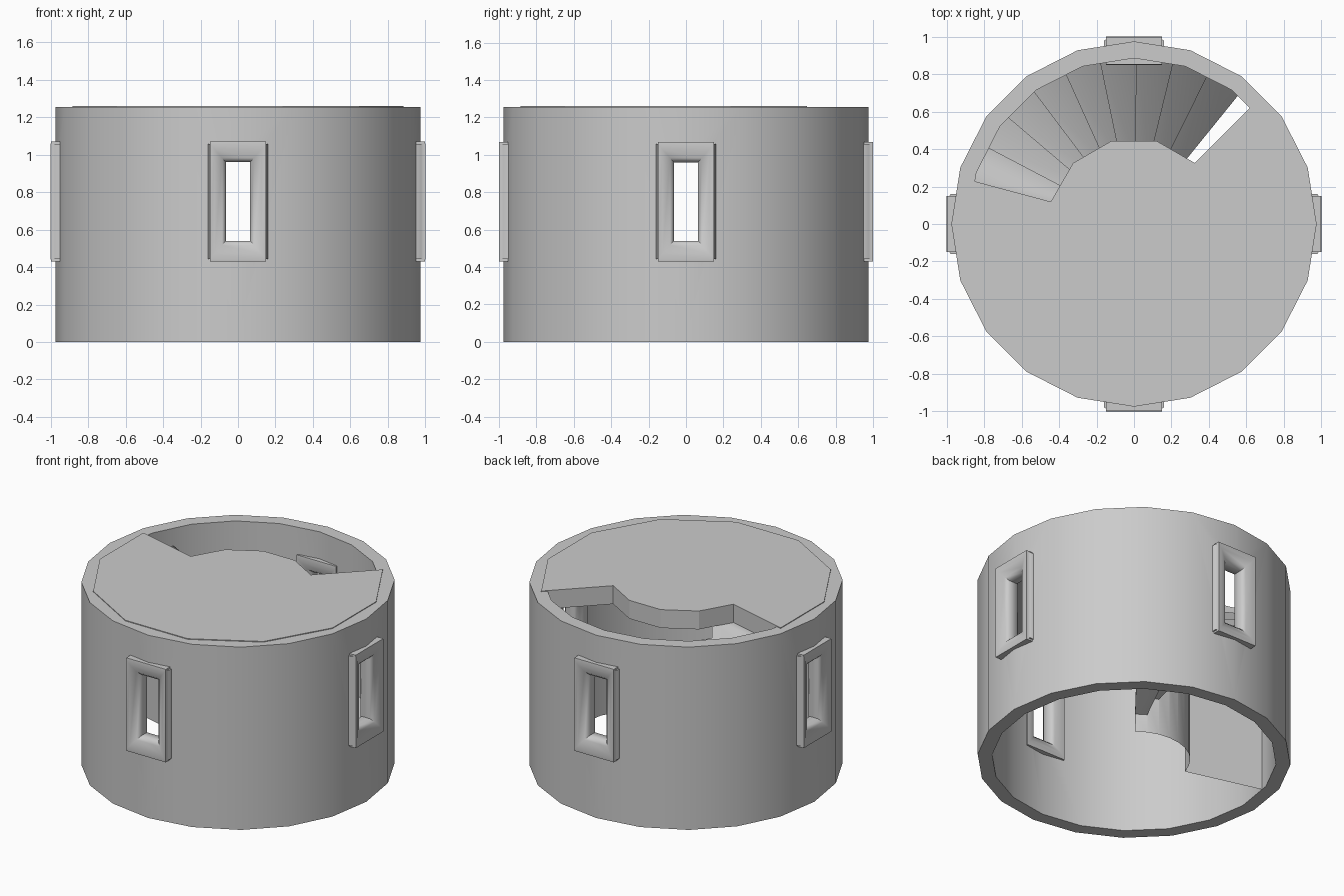
import bpy, bmesh
from math import sin, cos, radians, pi
from mathutils import Matrix

cube = bpy.data.objects.get("Cube")
if cube:
    bpy.data.objects.remove(cube)

stone = bpy.data.materials.new("grey_stone")
stone.use_nodes = True
GREY = (0.6, 0.6, 0.6, 1)
stone.diffuse_color = GREY
stone.node_tree.nodes["Principled BSDF"].inputs["Base Color"].default_value = GREY

TOP = 1.26          # floor surface height
RISE = TOP / 10     # stair rise


def polar(r, deg, z=0.0):
    return (r * cos(radians(deg)), r * sin(radians(deg)), z)


def finish(bm, name, angle=None, recalc=True):
    if recalc:
        bmesh.ops.recalc_face_normals(bm, faces=bm.faces)
    mesh = bpy.data.meshes.new(name)
    bm.to_mesh(mesh)
    bm.free()
    mesh.materials.append(stone)
    obj = bpy.data.objects.new(name, mesh)
    bpy.context.collection.objects.link(obj)
    if angle:
        bpy.ops.object.select_all(action='DESELECT')
        obj.select_set(True)
        bpy.context.view_layer.objects.active = obj
        bpy.ops.object.shade_smooth_by_angle(angle=radians(angle))
    return obj


def bridge(bm, rings, close):
    """Skin a list of vertex rings; optionally join the last to the first."""
    for a, b in zip(rings, rings[1:] + (rings[:1] if close else [])):
        n = len(a)
        for i in range(n):
            bm.faces.new((a[i], a[(i + 1) % n], b[(i + 1) % n], b[i]))


# Round wall: hollow twenty-sided tube, open below
bm = bmesh.new()
section = [(0.975, 0), (0.975, 1.255), (0.885, 1.255), (0.885, 0)]
rings = [[bm.verts.new(polar(r, 18 * i, z)) for i in range(20)] for r, z in section]
bridge(bm, rings, True)
wall = finish(bm, "tower_wall")

# Window openings cut through the wall
for name, size in (("cutter_x", (2.4, 0.2, 0.52)), ("cutter_y", (0.2, 2.4, 0.52))):
    bm = bmesh.new()
    bmesh.ops.create_cube(bm, size=1, matrix=Matrix.Translation((0, 0, 0.75)) @ Matrix.Diagonal((*size, 1)))
    cutter = finish(bm, name)
    cutter.hide_render = True
    mod = wall.modifiers.new(name, 'BOOLEAN')
    mod.operation = 'DIFFERENCE'
    mod.solver = 'EXACT'
    mod.object = cutter
    bpy.context.view_layer.objects.active = wall
    bpy.ops.object.modifier_apply(modifier=name)
    bpy.data.objects.remove(cutter)
bpy.ops.object.select_all(action='DESELECT')
wall.select_set(True)
bpy.context.view_layer.objects.active = wall
bpy.ops.object.shade_smooth_by_angle(angle=radians(30))

# Window frames: pillowed section swept round a rectangle, inner half mirrored
half = [(0, 0.955), (0.02, 0.98), (0.06, 0.998), (0.085, 1.0), (0.095, 0.99)]
profile = half + [(o, 1.85 - d) for o, d in reversed(half)]
for k, side in enumerate(("left", "back", "right", "front")):
    bm = bmesh.new()
    rings = []
    for out, depth in profile:
        w, h = 0.065 + out, 0.21 + out * 1.15
        rings.append([bm.verts.new((depth, sx * w, 0.75 + sz * h))
                      for sx, sz in ((-1, -1), (1, -1), (1, 1), (-1, 1))])
    bridge(bm, rings, True)
    corners = [e for e in bm.edges if all(abs(v.co.y) > 0.159 for v in e.verts)
               and e.verts[0].co.y * e.verts[1].co.y > 0
               and e.verts[0].co.z * e.verts[1].co.z > 0]
    bmesh.ops.bevel(bm, geom=corners, offset=0.012, segments=2, affect='EDGES')
    bmesh.ops.rotate(bm, verts=bm.verts, matrix=Matrix.Rotation(k * pi / 2, 3, 'Z'))
    finish(bm, side + "_window_frame", 60)

# Upper floor: twelve-sided slab with the stairwell notch left out
bm = bmesh.new()
outline = [(0.915, a) for a in range(165, 406, 30)] + [(0.46, a) for a in range(45, 166, 30)]
face = bm.faces.new([bm.verts.new(polar(r, a, TOP)) for r, a in outline])
lower = bmesh.ops.extrude_face_region(bm, geom=[face], use_keep_orig=True)["geom"]
bmesh.ops.translate(bm, vec=(0, 0, -RISE),
                    verts=[v for v in lower if isinstance(v, bmesh.types.BMVert)])
finish(bm, "upper_floor")

# Spiral stair: nine treads with risers, hollow underneath
START, END, STEPS = 51, 165, 9
R_IN, R_OUT = 0.35, 0.9
step = (END - START) / STEPS
bm = bmesh.new()
path = [(START, 0)]
for i in range(STEPS):
    path += [(START + i * step, (i + 1) * RISE), (START + (i + 1) * step, (i + 1) * RISE)]
pairs = [(bm.verts.new(polar(R_IN, a, z)), bm.verts.new(polar(R_OUT, a, z))) for a, z in path]
for (a, b), (c, d) in zip(pairs, pairs[1:]):
    f = bm.faces.new((a, b, d, c))
    f.smooth = True
finish(bm, "stair_treads", recalc=False)

# Stair sides: curved inner wall stepping up, and the tall end wall
bm = bmesh.new()
for i in range(STEPS):
    a0, a1, z = START + i * step, START + (i + 1) * step, (i + 1) * RISE
    bm.faces.new([bm.verts.new(polar(R_IN, a, h)) for a, h in ((a1, 0), (a0, 0), (a0, z), (a1, z))])
bmesh.ops.remove_doubles(bm, verts=bm.verts, dist=0.0005)
finish(bm, "stair_inner_wall", 30, recalc=False)

bm = bmesh.new()
bm.faces.new([bm.verts.new(polar(r, END, z)) for r, z in
              ((R_OUT, 0), (R_IN, 0), (R_IN, STEPS * RISE), (R_OUT, STEPS * RISE))])
finish(bm, "stair_end_wall", recalc=False)
